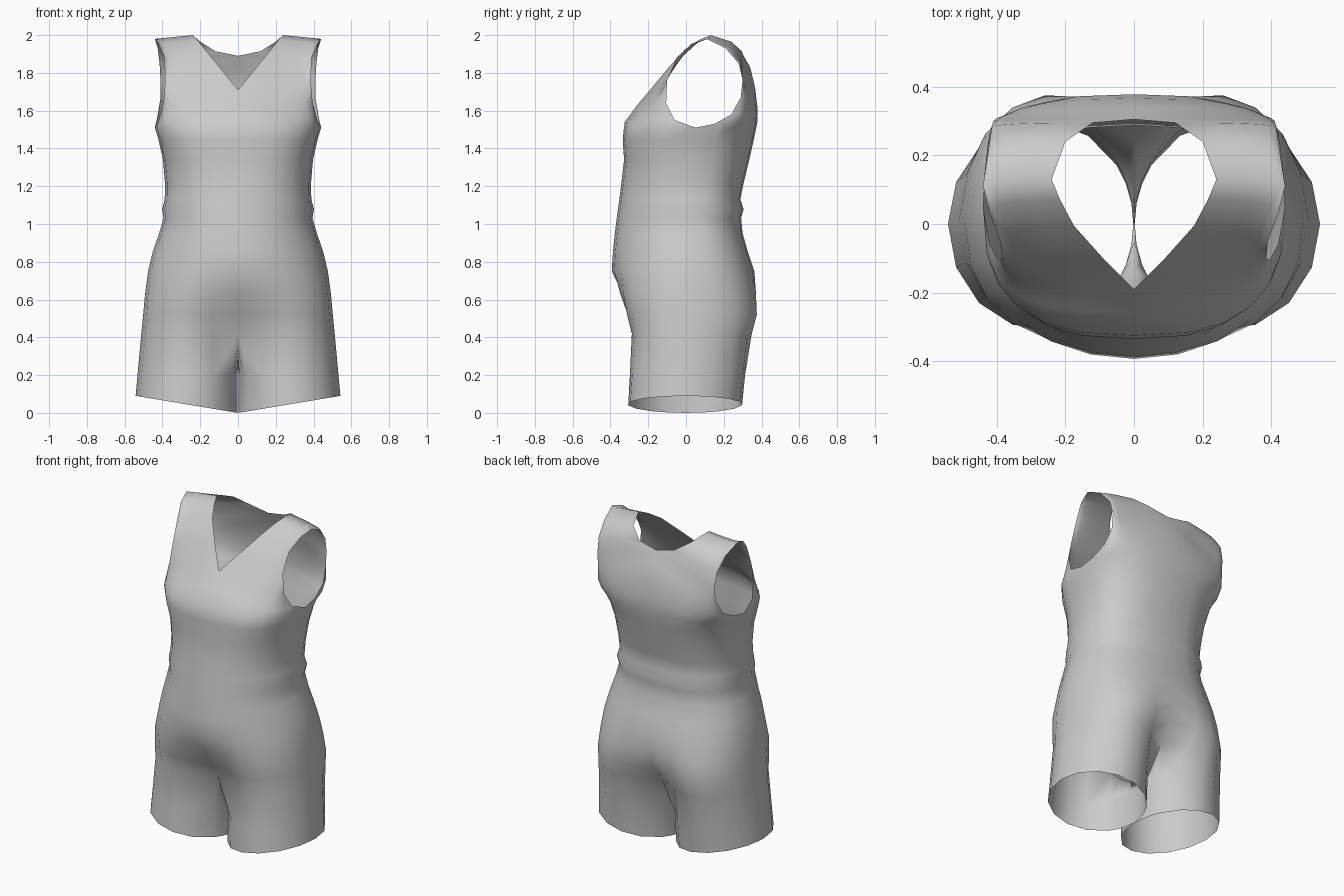
import bpy, bmesh
from math import sin, cos, pi, radians

if "Cube" in bpy.data.objects:
    bpy.data.objects.remove(bpy.data.objects["Cube"])

M = 6          # segments per quarter of the body
INNER = 6      # segments across the inner leg


def arc(a, b, n=2.4):
    """Rounded run from a centre/neck point a to a side/armhole point b."""
    pts = []
    for i in range(M + 1):
        t = pi / 2 * i / M
        u, v = sin(t) ** (2 / n), max(cos(t), 0) ** (2 / n)
        pts.append((a[0] + (b[0] - a[0]) * u, b[1] + (a[1] - b[1]) * v,
                    a[2] + (b[2] - a[2]) * u))
    return pts


def body_row(z, w, yf, yb, ys=0.0, nf=2.3, nb=2.5, zs=None):
    zs = z if zs is None else zs
    front = arc((0, yf, z), (w, ys, zs), nf)
    back = arc((0, yb, z), (w, ys, zs), nb)
    return front + back[::-1][1:]


def leg_point(deg, z, w, yf, yb):
    c = w / 2 + 0.001
    a = radians(deg)
    x = c + (w - c) * cos(a)
    y = sin(a) * (yb if sin(a) > 0 else -yf)
    return (x, y, z)


def leg_outer(z, w, yf, yb):
    return [leg_point(-145 + 290 * i / (2 * M), z, w, yf, yb) for i in range(2 * M + 1)]


def leg_inner(z, w, yf, yb):
    return [leg_point(145 + 70 * i / INNER, z, w, yf, yb) for i in range(1, INNER)]


bm = bmesh.new()


def add(row):
    return [bm.verts.new(p) for p in row]


def bridge(r1, r2):
    for i in range(len(r1) - 1):
        q = list(dict.fromkeys((r1[i], r1[i + 1], r2[i + 1], r2[i])))
        bm.faces.new(q)


# Torso from hips to armpit: z, half width, front y, back y, side y, roundness
torso = [(0.75, .476, -.393, .362, 0, 2.05), (0.85, .452, -.387, .328, 0, 2.05),
         (0.95, .418, -.377, .30, 0, 2.1), (1.03, .394, -.367, .292, 0, 2.15),
         (1.08, .402, -.36, .305, .01, 2.2), (1.13, .388, -.353, .288, .01, 2.25),
         (1.22, .387, -.342, .306, .02, 2.3), (1.34, .397, -.328, .335, .03, 2.5),
         (1.45, .422, -.335, .36, .05, 2.7)]
# Seat rows blend from torso to leg shape: z, width, front, back, blend
seat = [(0.42, .512, -.297, .36, .75), (0.52, .502, -.335, .40, .45),
        (0.63, .492, -.367, .39, .2)]

rows = []
for z, w, yf, yb, t in seat:
    A, B = body_row(z, w, yf, yb), leg_outer(z, w, yf, yb)
    row = [tuple(p + (q - p) * t for p, q in zip(a, b)) for a, b in zip(A, B)]
    row[0] = (0,) + row[0][1:]
    row[-1] = (0,) + row[-1][1:]
    rows.append(add(row))
for r in torso:
    rows.append(add(body_row(*r)))
rows.append(add(body_row(1.54, .44, -.325, .378, .05, 2.7, 2.8, 1.51)))
for a, b in zip(rows, rows[1:]):
    bridge(a, b)

# Front and back panels around the armhole, meeting on the shoulder
front = [((0, -.258, 1.63), (.42, -.06, 1.55)), ((0, -.19, 1.71), (.395, -.105, 1.64)),
         ((.09, -.10, 1.82), (.385, -.10, 1.76)), ((.175, -.005, 1.925), (.39, -.05, 1.88)),
         ((.215, .07, 1.975), (.42, .03, 1.955))]
back = [((0, .378, 1.62), (.435, .15, 1.53)), ((0, .366, 1.72), (.425, .24, 1.58)),
        ((0, .34, 1.83), (.41, .29, 1.67)), ((0, .305, 1.89), (.41, .30, 1.76)),
        ((.12, .295, 1.915), (.415, .28, 1.85)), ((.2, .24, 1.965), (.425, .21, 1.93))]
shoulder = add(arc((.24, .13, 2.0), (.44, .11, 1.98)))
for panel, start in ((front, rows[-1][:M + 1]), (back, rows[-1][M:][::-1])):
    prev = start
    for a, b in panel:
        cur = add(arc(a, b, 2.7))
        bridge(prev, cur)
        prev = cur
    bridge(prev, shoulder)

# Crotch seam and leg down to the slanted hem
y0, y1 = rows[0][-1].co.y, rows[0][0].co.y
crotch = []
for i in range(1, INNER):
    t = i / INNER
    crotch.append((0, y0 + (y1 - y0) * t, .42 - .14 * sin(pi * t)))
prev = rows[0] + add(crotch)
for z, w, yf, yb in [(.2, .532, -.299, .315), (0, .542, -.308, .299)]:
    ring = leg_outer(z, w, yf, yb) + leg_inner(z, w, yf, yb)
    if z == 0:
        ring = [(x, y, .09 * x / .54) for x, y, _ in ring]
    cur = add(ring)
    bridge(prev + prev[:1], cur + cur[:1])
    prev = cur

# Mirror to the other half and weld the centre seam
geom = bm.verts[:] + bm.edges[:] + bm.faces[:]
copy = bmesh.ops.duplicate(bm, geom=geom)["geom"]
for v in copy:
    if isinstance(v, bmesh.types.BMVert):
        v.co.x *= -1
seam = [v for v in bm.verts if abs(v.co.x) < 1e-5]
bmesh.ops.remove_doubles(bm, verts=seam, dist=1e-4)
bmesh.ops.recalc_face_normals(bm, faces=bm.faces[:])
for f in bm.faces:
    f.smooth = True

mesh = bpy.data.meshes.new("romper")
bm.to_mesh(mesh)
bm.free()
romper = bpy.data.objects.new("romper", mesh)
bpy.context.collection.objects.link(romper)
